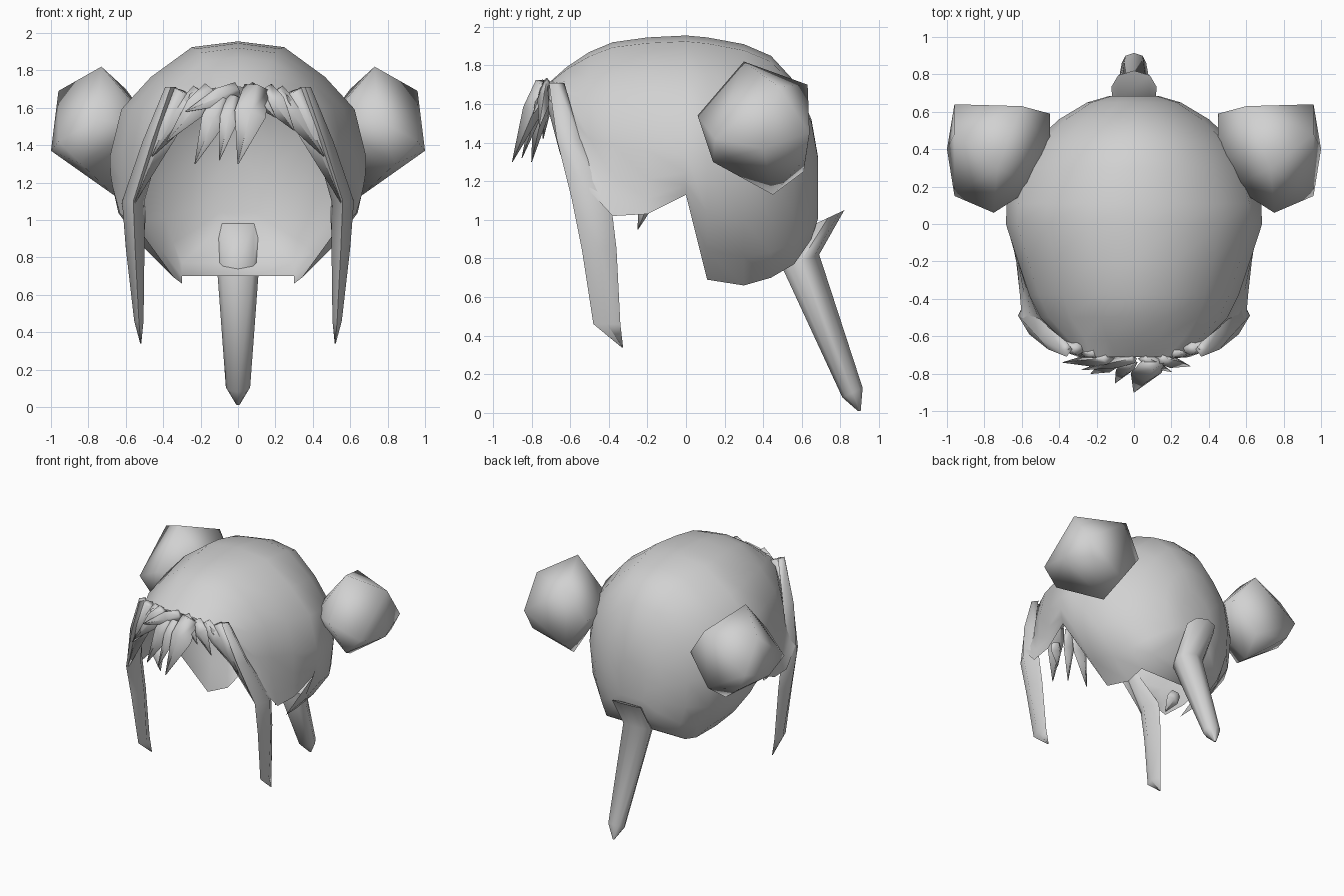
import bpy, bmesh
from math import sin, cos, pi
from mathutils import Vector

cube = bpy.data.objects.get("Cube")
if cube:
    bpy.data.objects.remove(cube, do_unlink=True)

grey = bpy.data.materials.new("hair grey")
grey.use_nodes = True
COLOUR = (0.64, 0.64, 0.64, 1)
grey.diffuse_color = COLOUR
grey.node_tree.nodes["Principled BSDF"].inputs["Base Color"].default_value = COLOUR


def finish(name, bm, mirror=False, angle=60):
    """Turn a bmesh into a smooth object, optionally mirrored across x."""
    bmesh.ops.recalc_face_normals(bm, faces=bm.faces)
    mesh = bpy.data.meshes.new(name)
    bm.to_mesh(mesh)
    bm.free()
    mesh.materials.append(grey)
    ob = bpy.data.objects.new(name, mesh)
    bpy.context.collection.objects.link(ob)
    if mirror:
        ob.modifiers.new("Mirror", 'MIRROR').use_mirror_merge = False
    bpy.ops.object.select_all(action='DESELECT')
    ob.select_set(True)
    bpy.context.view_layer.objects.active = ob
    bpy.ops.object.shade_smooth_by_angle(angle=angle * pi / 180)
    return ob


def loft(bm, rings, closed, caps=()):
    """Skin a list of equal-length point rings."""
    rows = [[bm.verts.new(p) for p in ring] for ring in rings]
    n = len(rows[0])
    for a, b in zip(rows, rows[1:]):
        for i in range(n if closed else n - 1):
            j = (i + 1) % n
            bm.faces.new((a[i], a[j], b[j], b[i]))
    for i in caps:
        bm.faces.new(rows[i])


# Hair cap: arches from forehead to the back of the head
UPPER = [(0, 1), (.36, .95), (.68, .69), (.91, .41), (1, 0)]
LOWER = [(.88, .45), (.45, .76), (0, 1)]


def arch(y, top, width, mid, low, low_x):
    half = [(width * u, y, mid + (top - mid) * v) for u, v in UPPER]
    half += [(low_x + (width - low_x) * u, y, mid - (mid - low) * v) for u, v in LOWER]
    return [(-x, v, z) for x, v, z in reversed(half[1:])] + half


stations = [  # y, top, half width, widest height, lower edge height, lower edge x
    (-0.71, 1.71, 0.26, 1.67, 1.63, 0.27),
    (-0.62, 1.79, 0.38, 1.56, 1.42, 0.42),
    (-0.50, 1.87, 0.50, 1.42, 1.15, 0.60),
    (-0.38, 1.92, 0.56, 1.39, 1.02, 0.61),
    (-0.20, 1.945, 0.62, 1.36, 1.03, 0.63),
    (0.00, 1.955, 0.685, 1.34, 1.13, 0.66),
    (0.11, 1.945, 0.68, 1.32, 0.69, 0.34),
    (0.30, 1.91, 0.62, 1.27, 0.66, 0.30),
    (0.44, 1.85, 0.53, 1.25, 0.70, 0.30),
    (0.56, 1.72, 0.40, 1.22, 0.77, 0.30),
    (0.65, 1.52, 0.25, 1.18, 0.90, 0.16),
    (0.685, 1.32, 0.13, 1.14, 1.01, 0.07),
]
arches = [arch(*s) for s in stations]
bm = bmesh.new()
loft(bm, arches, closed=False, caps=(-1,))
# Nape floor between the lower edges
loft(bm, [(a[0], a[-1]) for a in arches[8:]], closed=False)
bmesh.ops.remove_doubles(bm, verts=bm.verts, dist=0.001)
finish("hair_cap", bm)

# Faceted side buns
bun = [(.73, .3, 1.82), (.96, .15, 1.42), (.75, .06, 1.54), (.96, .48, 1.69), (.96, .64, 1.45),
       (1, .4, 1.37), (.66, .45, 1.13), (.6, .63, 1.7), (.45, .59, 1.48), (.45, .38, 1.5),
       (.53, .2, 1.5), (.84, .14, 1.3), (.62, .61, 1.25), (.9, .62, 1.32)]
bm = bmesh.new()
for p in bun:
    bm.verts.new(p)
bmesh.ops.convex_hull(bm, input=bm.verts)
finish("side_bun", bm, mirror=True, angle=75)


# Back tail: octagonal tube spanned between front and rear points in the yz plane
def tail_ring(front, rear, width):
    f, r = Vector((0, *front)), Vector((0, *rear))
    return [(f + r) / 2 + (r - f) / 2 * cos(t) + Vector((width * sin(t), 0, 0))
            for t in (i * pi / 4 for i in range(8))]


bm = bmesh.new()
loft(bm, [tail_ring((.65, .97), (.82, 1.05), .12),
          tail_ring((.50, .75), (.69, .82), .115),
          tail_ring((.81, .08), (.915, .13), .065),
          tail_ring((.89, .01), (.905, .01), .008)], closed=True, caps=(0, -1))
finish("back_tail", bm)

# Long front locks: flat diamond sections (x, y, z, half width, half depth)
lock = [(.36, -.67, 1.71, .03, .04), (.46, -.61, 1.42, .05, .06), (.56, -.49, 1.1, .06, .1),
        (.55, -.45, .85, .05, .09), (.53, -.41, .46, .025, .07), (.52, -.33, .34, .003, .004)]
bm = bmesh.new()
loft(bm, [[(x + a, y, z), (x, y + b, z), (x - a, y, z), (x, y - b, z)]
          for x, y, z, a, b in lock], closed=True, caps=(0, -1))
finish("front_lock", bm, mirror=True, angle=100)


# Fringe: tapered spikes from root to tip
def spike(bm, root, tip, radius):
    root, tip = Vector(root), Vector(tip)
    axis = (tip - root).normalized()
    side = axis.cross(Vector((0, 1, 0))).normalized()
    depth = axis.cross(side)

    def ring(centre, r):
        return [centre + side * r * cos(t) + depth * r * 0.6 * sin(t)
                for t in (i * pi / 2 for i in range(4))]
    loft(bm, [ring(root, radius * 0.8), ring(root.lerp(tip, 0.35), radius),
              ring(tip, 0.003)], closed=True, caps=(0, -1))


fringe = [
    ((.1, -.74, 1.71), (0, -.9, 1.3), .085),
    ((-.02, -.74, 1.66), (-.1, -.85, 1.32), .05),
    ((-.08, -.73, 1.66), (-.23, -.8, 1.3), .065),
    ((-.14, -.72, 1.7), (-.38, -.74, 1.42), .06),
    ((.14, -.72, 1.7), (.3, -.76, 1.48), .06),
    ((.05, -.72, 1.71), (.2, -.79, 1.55), .05),
    ((0, -.72, 1.7), (-.28, -.78, 1.58), .05),
]
bm = bmesh.new()
for root, tip, r in fringe:
    spike(bm, root, tip, r)
finish("fringe", bm, angle=100)

# Temple strands and small sideburn points
bm = bmesh.new()
spike(bm, (.2, -.69, 1.69), (.46, -.65, 1.34), .06)
spike(bm, (.3, -.67, 1.69), (.56, -.57, 1.08), .07)
spike(bm, (.56, -.2, 1.1), (.5, -.25, .95), .05)
finish("temple_strand", bm, mirror=True, angle=100)
